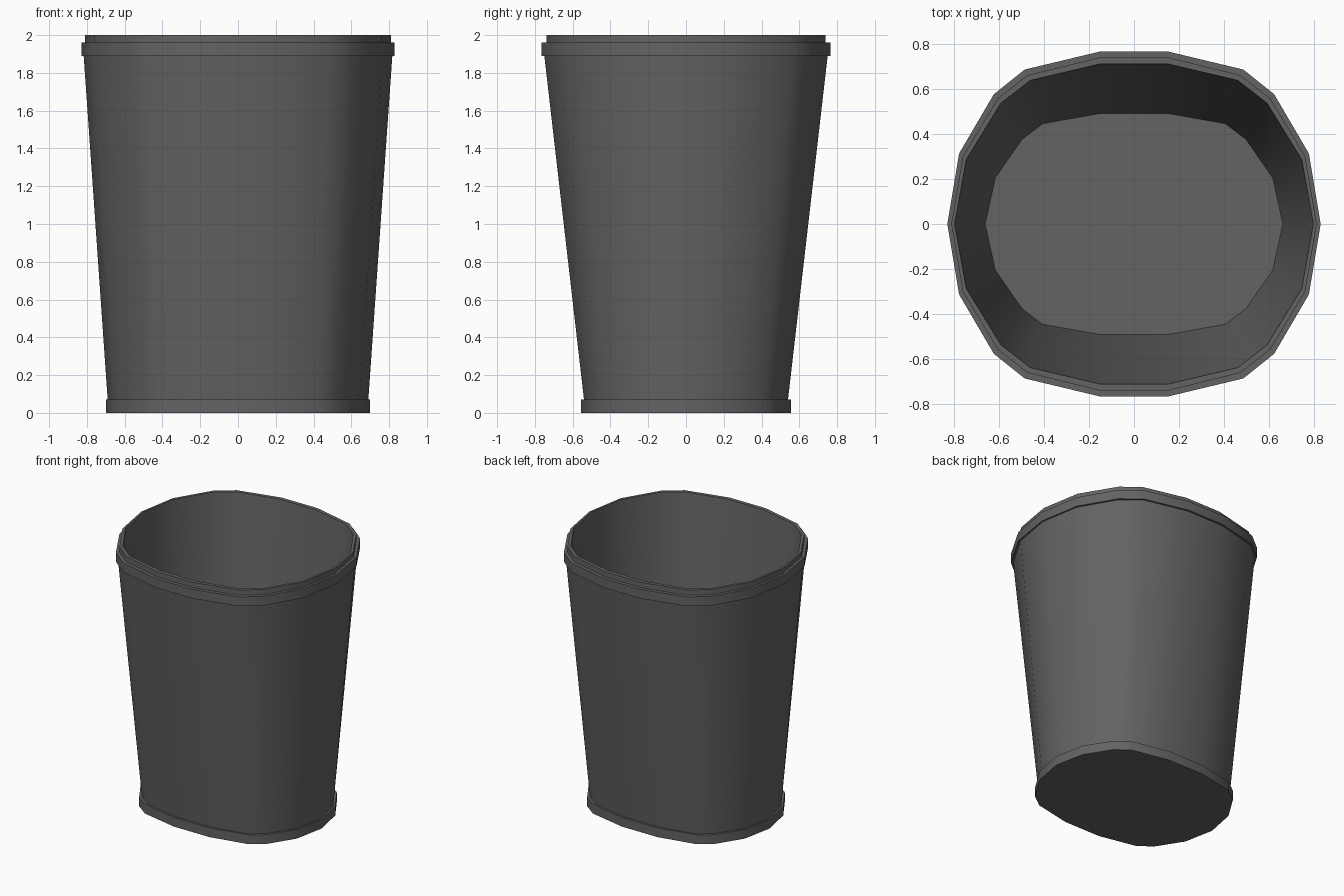
import bpy, bmesh, math
from mathutils import Vector

cube = bpy.data.objects.get("Cube")
if cube:
    bpy.data.objects.remove(cube, do_unlink=True)

# Single dark grey plastic
plastic = bpy.data.materials.new("dark_grey_plastic")
plastic.use_nodes = True
colour = (0.125, 0.125, 0.125, 1)
plastic.diffuse_color = colour
plastic.node_tree.nodes["Principled BSDF"].inputs["Base Color"].default_value = colour
plastic.node_tree.nodes["Principled BSDF"].inputs["Roughness"].default_value = 0.6

# One quarter of each rounded outline, from the side to the front
BASE = [(.70, 0), (.655, .23), (.535, .42), (.435, .495), (.15, .555)]
WALL_LOW = [(.69, 0), (.643, .222), (.522, .405), (.425, .482), (.15, .54)]
WALL_HIGH = [(.817, 0), (.765, .303), (.61, .565), (.478, .672), (.15, .75)]
RIM = [(.828, 0), (.776, .312), (.622, .575), (.485, .685), (.15, .765)]
LIP = [(.81, 0), (.759, .30), (.604, .557), (.472, .66), (.15, .739)]
MOUTH = [(.795, 0), (.744, .286), (.59, .536), (.46, .637), (.15, .71)]
FLOOR = [(.66, 0), (.615, .205), (.497, .375), (.405, .445), (.15, .49)]


def outline(quarter):
    """Mirror a quarter into the full counter-clockwise loop."""
    half = quarter + [(-x, y) for x, y in reversed(quarter)]
    return half + [(x, -y) for x, y in reversed(half[1:-1])]


def loft(name, sections, cap_first=False, cap_last=False):
    """Skin a stack of (outline, height) sections, listed from the outside in."""
    bm = bmesh.new()
    rings = [[bm.verts.new((x, y, z)) for x, y in outline(q)] for q, z in sections]
    for low, high in zip(rings, rings[1:]):
        n = len(low)
        for i in range(n):
            j = (i + 1) % n
            bm.faces.new((low[i], low[j], high[j], high[i]))
    if cap_first:
        bm.faces.new(list(reversed(rings[0])))
    if cap_last:
        bm.faces.new(rings[-1])
    mesh = bpy.data.meshes.new(name)
    bm.to_mesh(mesh)
    bm.free()
    mesh.materials.append(plastic)
    obj = bpy.data.objects.new(name, mesh)
    bpy.context.collection.objects.link(obj)
    bpy.ops.object.select_all(action="DESELECT")
    obj.select_set(True)
    bpy.context.view_layer.objects.active = obj
    bpy.ops.object.shade_smooth_by_angle(angle=math.radians(30))
    return obj


# Foot band with the underside
loft("base_band", [(BASE, 0), (BASE, .07), (WALL_LOW, .07)], cap_first=True)

# Tapered outer wall
loft("outer_wall", [(WALL_LOW, .07), (WALL_HIGH, 1.89)])

# Protruding rim with the narrower lip above it
loft("rim", [(WALL_HIGH, 1.89), (RIM, 1.89), (RIM, 1.96),
             (LIP, 1.96), (LIP, 2), (MOUTH, 2)])

# Inside wall and floor
loft("inner_wall", [(MOUTH, 2), (FLOOR, .07)], cap_last=True)
